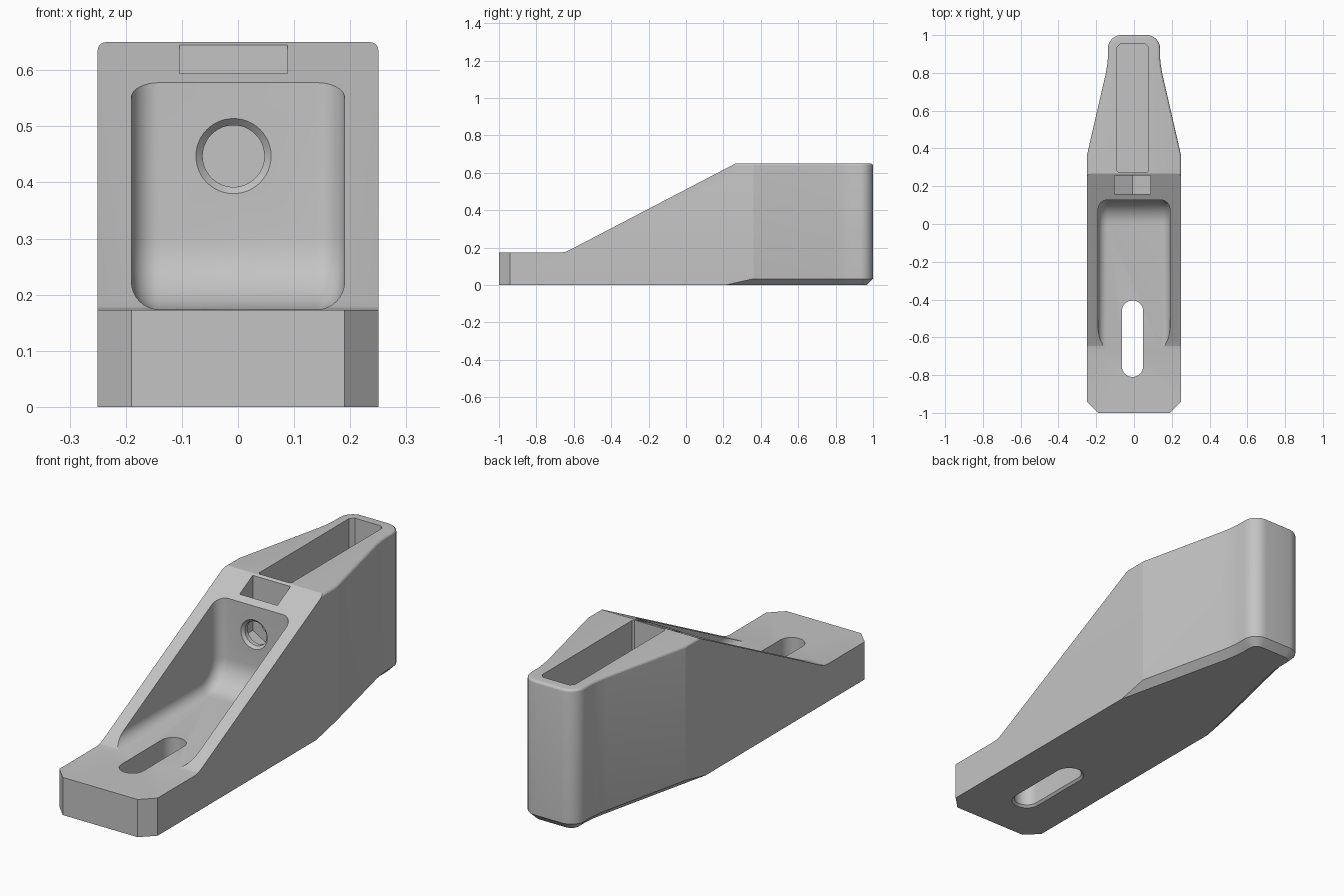
import bpy, bmesh
from math import cos, sin, pi, radians
from mathutils import Vector
from mathutils.geometry import intersect_line_line_2d, intersect_line_line

cube = bpy.data.objects.get("Cube")
if cube:
    bpy.data.objects.remove(cube, do_unlink=True)

gray = bpy.data.materials.new("light gray")
gray.use_nodes = True
color = (0.55, 0.55, 0.55, 1)
gray.diffuse_color = color
gray.node_tree.nodes["Principled BSDF"].inputs["Base Color"].default_value = color

CX = -0.008          # centre line of all the cut features


def loft(name, rings, bevel=None):
    """Skin closed rings of equal length and cap both ends."""
    bm = bmesh.new()
    loops = [[bm.verts.new(p) for p in ring] for ring in rings]
    n = len(loops[0])
    for a, b in zip(loops, loops[1:]):
        for i in range(n):
            j = (i + 1) % n
            bm.faces.new((a[i], a[j], b[j], b[i]))
    bm.faces.new(loops[0])
    bm.faces.new(loops[-1])
    bmesh.ops.recalc_face_normals(bm, faces=bm.faces)
    if bevel:
        bevel(bm)
    mesh = bpy.data.meshes.new(name)
    bm.to_mesh(mesh)
    bm.free()
    mesh.materials.append(gray)
    obj = bpy.data.objects.new(name, mesh)
    bpy.context.collection.objects.link(obj)
    return obj


def arc(cx, cy, r, a0, a1, n):
    return [(cx + r * cos(radians(a0 + (a1 - a0) * i / n)),
             cy + r * sin(radians(a0 + (a1 - a0) * i / n))) for i in range(n + 1)]


def inset(points, dists):
    """Move each edge of an anticlockwise outline inwards by its own distance."""
    n = len(points)
    lines = []
    for i in range(n):
        a, b = Vector(points[i]), Vector(points[(i + 1) % n])
        d = (b - a).normalized()
        lines.append((a + Vector((-d.y, d.x)) * dists[i], d))
    out = []
    for i in range(n):
        (p, d), (q, e) = lines[i - 1], lines[i]
        cross = d.x * e.y - d.y * e.x
        w = q - p
        t = (w.x * e.y - w.y * e.x) / cross
        out.append(tuple(p + d * t))
    return out


def at_z(points, z):
    return [(x, y, z) for x, y in points]


def across_x(name, profile, half, bevel=None):
    return loft(name, [[(x, y, z) for y, z in profile] for x in (-half, half)], bevel)


def along_y(name, sections):
    return loft(name, [[(x, y, z) for x, z in pts] for y, pts in sections])


# Body: plan outline, chamfered under the tapered end and rounded on top
half = [(0.19, -1), (0.25, -0.94), (0.25, 0.36), (0.151, 0.79), (0.142, 0.84), (0.138, 0.88)]
half += arc(0.068, 0.93, 0.07, 0, 90, 8)
outline = half + [(-x, y) for x, y in reversed(half)]
count = len(outline)
tapered = [0.033 if 2 <= i <= count - 4 else 0 for i in range(count)]
rings = [at_z(inset(outline, tapered), 0), at_z(outline, 0.033)]
R = 0.014
for i in range(5):
    a = i / 4 * pi / 2
    rings.append(at_z(inset(outline, [R * (1 - cos(a))] * count), 0.65 - R + R * sin(a)))
body = loft("bracket_body", rings)

cutters = []

# Sloped front and flat mounting pad
cutters.append(across_x("slope_cutter", [
    (-1.2, 0.173), (-0.67, 0.173), (-0.645, 0.177), (-0.62, 0.188),
    (0.27, 0.652), (0.27, 0.9), (-1.2, 0.9)], 0.5))


# Scooped front pocket with rounded floor and back corners
def round_pocket(bm):
    sides = [f for f in bm.faces if abs(f.normal.x) > 0.9]
    edges = []
    for f in sides:
        for e in f.edges:
            a, b = (v.co for v in e.verts)
            top = min(a.z, b.z) > 0.8
            front = max(a.y, b.y) < -0.7
            if not top and not front:
                edges.append(e)
    bmesh.ops.bevel(bm, geom=edges, offset=0.05, offset_type='OFFSET', segments=8,
                    profile=0.5, affect='EDGES', clamp_overlap=False)


floor, back, r = 0.1735, 0.128, 0.13
cutters.append(across_x("pocket_cutter",
                        [(-0.8, floor)] + arc(back - r, floor + r, r, -90, 0, 10)
                        + [(back, 0.9), (-0.8, 0.9)], 0.19, round_pocket))

# Slot through the pad, chamfered underneath
def stadium(rad):
    return arc(CX, -0.461, rad, 0, 180, 18) + arc(CX, -0.754, rad, 180, 360, 18)


cutters.append(loft("pad_slot_cutter", [at_z(stadium(rad), z) for rad, z in
                                        ((0.076, -0.01), (0.056, 0.01), (0.056, 0.3))]))

# Nut slot with a hexagonal seat
HZ, W = 0.447, 0.096
hexagon = [(CX - W, 0.8), (CX - W, HZ - W * 0.577), (CX, HZ - W * 1.155),
           (CX + W, HZ - W * 0.577), (CX + W, 0.8)]
cutters.append(along_y("nut_slot_cutter", [(0.16, hexagon), (0.256, hexagon)]))

# Countersunk screw hole
def circle(rad):
    return arc(CX, HZ, rad, 0, 352.5, 47)


cutters.append(along_y("screw_hole_cutter", [
    (0.108, circle(0.087)), (0.14, circle(0.055)), (0.4, circle(0.055))]))

# Deep rear pocket with clipped back corners
well = [(-0.09, 0.282), (-0.082, 0.274), (0.069, 0.274), (0.077, 0.282),
        (0.077, 0.935), (0.06, 0.952), (-0.073, 0.952), (-0.09, 0.935)]
cutters.append(loft("rear_pocket_cutter", [at_z(well, 0.17), at_z(well, 0.8)]))

# Apply the cuts
for c in cutters:
    c.hide_render = True
    mod = body.modifiers.new(c.name, 'BOOLEAN')
    mod.operation = 'DIFFERENCE'
    mod.solver = 'EXACT'
    mod.object = c
bpy.context.view_layer.update()
result = bpy.data.meshes.new_from_object(
    body.evaluated_get(bpy.context.evaluated_depsgraph_get()))
body.modifiers.clear()
body.data = result
for c in cutters:
    bpy.data.objects.remove(c, do_unlink=True)

bpy.ops.object.select_all(action='DESELECT')
body.select_set(True)
bpy.context.view_layer.objects.active = body
bpy.ops.object.shade_smooth_by_angle(angle=radians(12.5))
